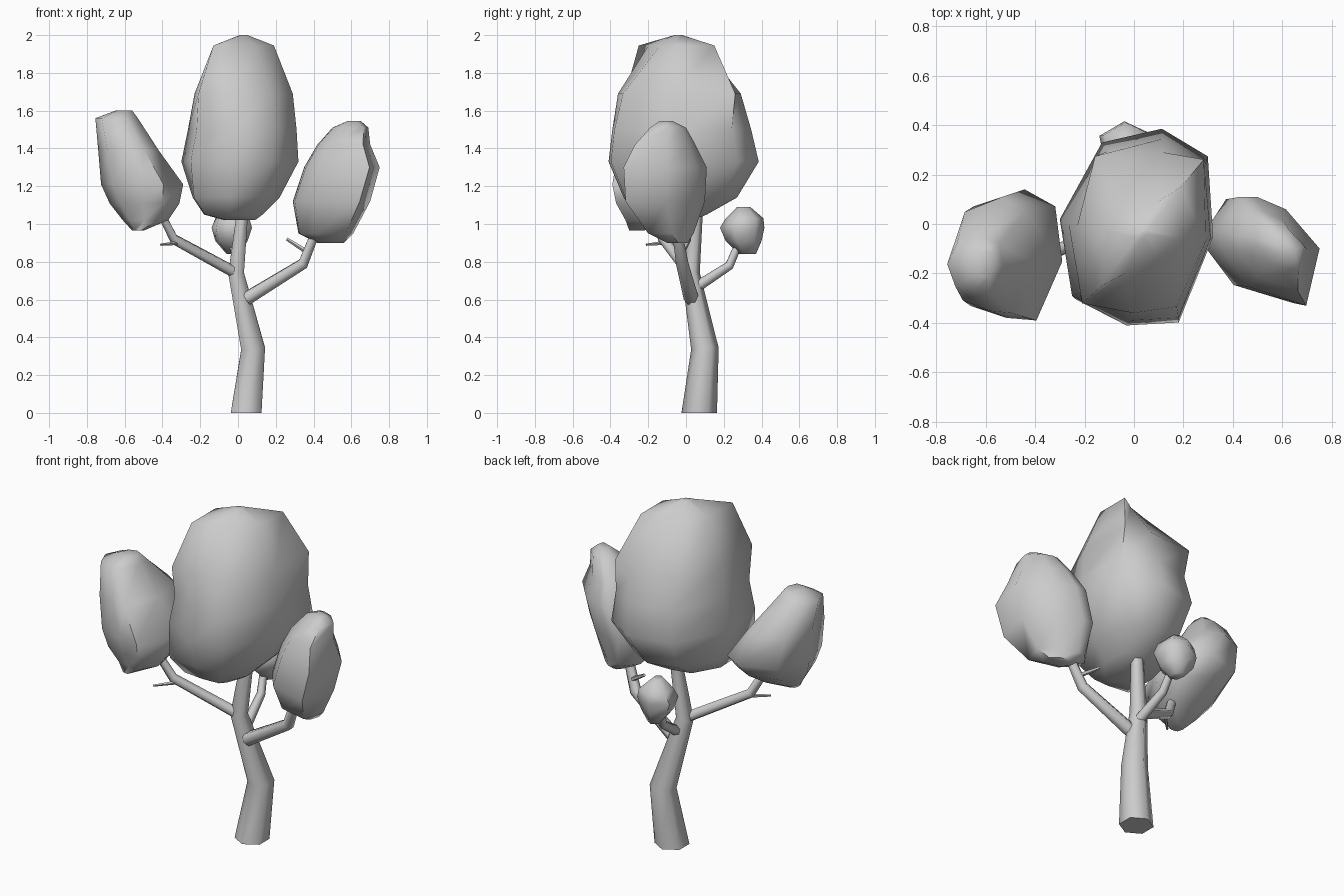
import bpy, bmesh, math
from mathutils import Vector

cube = bpy.data.objects.get("Cube")
if cube:
    bpy.data.objects.remove(cube, do_unlink=True)

GREY = (0.6, 0.6, 0.6, 1)
grey = bpy.data.materials.new("plain grey")
grey.use_nodes = True
grey.diffuse_color = GREY
grey.node_tree.nodes["Principled BSDF"].inputs["Base Color"].default_value = GREY


def loft(name, rings):
    """Skin a stack of equal point rings, cap both ends and shade it."""
    bm = bmesh.new()
    loops = [[bm.verts.new(p) for p in ring] for ring in rings]
    n = len(loops[0])
    for a, b in zip(loops, loops[1:]):
        for i in range(n):
            j = (i + 1) % n
            bm.faces.new((a[i], a[j], b[j], b[i]))
    bm.faces.new(loops[0][::-1])
    bm.faces.new(loops[-1])
    bmesh.ops.recalc_face_normals(bm, faces=bm.faces)
    mesh = bpy.data.meshes.new(name)
    bm.to_mesh(mesh)
    bm.free()
    mesh.materials.append(grey)
    obj = bpy.data.objects.new(name, mesh)
    bpy.context.collection.objects.link(obj)
    bpy.ops.object.select_all(action='DESELECT')
    obj.select_set(True)
    bpy.context.view_layer.objects.active = obj
    bpy.ops.object.shade_smooth_by_angle(angle=math.radians(65))


def foliage(name, plan, levels):
    """Faceted clump: a unit plan fitted to (height, x range, y range, own plan)."""
    rings = []
    for z, x0, x1, y0, y1, *own in levels:
        rings.append([((x0 + x1) / 2 + u * (x1 - x0) / 2,
                       (y0 + y1) / 2 + v * (y1 - y0) / 2, z)
                      for u, v in (own[0] if own else plan)])
    loft(name, rings)


def limb(name, path, radii, sides=6):
    """Tapered tube along a bent path."""
    pts = [Vector(p) for p in path]
    rings = []
    for i, p in enumerate(pts):
        d = (pts[min(i + 1, len(pts) - 1)] - pts[max(i - 1, 0)]).normalized()
        if p.z == 0:
            d = Vector((0, 0, 1))
        q = Vector((0, 0, 1)).rotation_difference(d)
        angles = [math.tau * (s + .5) / sides for s in range(sides)]
        rings.append([p + q @ Vector((math.cos(a), math.sin(a), 0)) * radii[i]
                      for a in angles])
    loft(name, rings)


# Trunk and branches
limb("trunk", [(.043, .07, 0), (.08, .10, .34), (-.01, .025, .74), (.03, .06, 1.12)],
     [.094, .073, .048, .032])
limb("right_branch", [(-.01, .02, .74), (-.34, -.12, .92), (-.42, -.17, 1.08)],
     [.032, .028, .022])
limb("left_branch", [(.045, .028, .605), (.345, -.02, .79), (.42, -.05, .98)],
     [.04, .033, .026])
limb("back_branch", [(.02, .03, .65), (-.01, .23, .78), (-.03, .29, .92)],
     [.03, .024, .02])
limb("right_twig", [(-.31, -.11, .90), (-.41, -.21, .89)], [.012, .006], 5)
limb("left_twig", [(.37, -.02, .85), (.26, .02, .92)], [.014, .009], 5)

# Foliage clumps; the main crown's outline changes towards its base and top
base = [(.93, .74), (.33, 1), (-.45, .86), (-1, .08),
        (-.97, -.92), (-.13, -1), (.55, -.97), (1, -.1)]
shoulder = [(.97, .91), (.33, 1), (-.72, .95), (-1, .08),
            (-.92, -.88), (-.13, -1), (.55, -.92), (1, -.1)]
ridge = [(1, .95), (.4, .65), (-.4, .45), (-1, .1),
         (-1, -1), (-.4, -.75), (.4, -.45), (1, -.05)]
foliage("main_crown",
        [(.93, .72), (.33, 1), (-.45, .86), (-1, .08),
         (-.84, -.7), (-.13, -1), (.55, -.97), (1, -.1)], [
    (1.02, -.07, .09, -.18, .04), (1.05, -.18, .13, -.27, .11, base),
    (1.14, -.24, .22, -.33, .27, base), (1.33, -.30, .32, -.41, .385),
    (1.50, -.265, .31, -.39, .345), (1.69, -.23, .29, -.36, .29, shoulder),
    (1.945, -.13, .19, -.25, .16, ridge), (2.0, .01, .05, -.06, -.02)])
foliage("right_crown",
        [(1, -.1), (.87, .74), (.3, 1), (-.65, .74),
         (-1, .02), (-.7, -.78), (-.04, -.96), (.52, -1)], [
    (.965, -.56, -.50, -.30, -.22), (1.02, -.61, -.37, -.32, -.10),
    (1.11, -.68, -.31, -.37, .04), (1.21, -.725, -.29, -.39, .14),
    (1.39, -.74, -.42, -.36, .11), (1.56, -.755, -.53, -.28, -.05),
    (1.60, -.65, -.56, -.21, -.10)])
foliage("left_crown",
        [(1, .05), (.32, .77), (-.27, 1), (-.6, 1),
         (-1, .4), (-.95, .0), (-.45, -.65), (.73, -1)], [
    (.90, .42, .56, -.10, .01), (.95, .32, .61, -.20, .04),
    (1.12, .29, .70, -.32, .10), (1.30, .35, .75, -.33, .11),
    (1.42, .42, .70, -.27, .05), (1.51, .50, .69, -.19, 0),
    (1.545, .58, .65, -.14, -.07)])
foliage("back_crown",
        [(.9, -.4), (.8, .6), (-.1, 1), (-1, .5), (-.8, -.5), (.1, -1)], [
    (.84, -.06, .01, .28, .37), (.91, -.12, .06, .21, .40),
    (.98, -.14, .085, .18, .415), (1.03, -.12, .07, .21, .41),
    (1.09, -.06, .0, .27, .34)])
